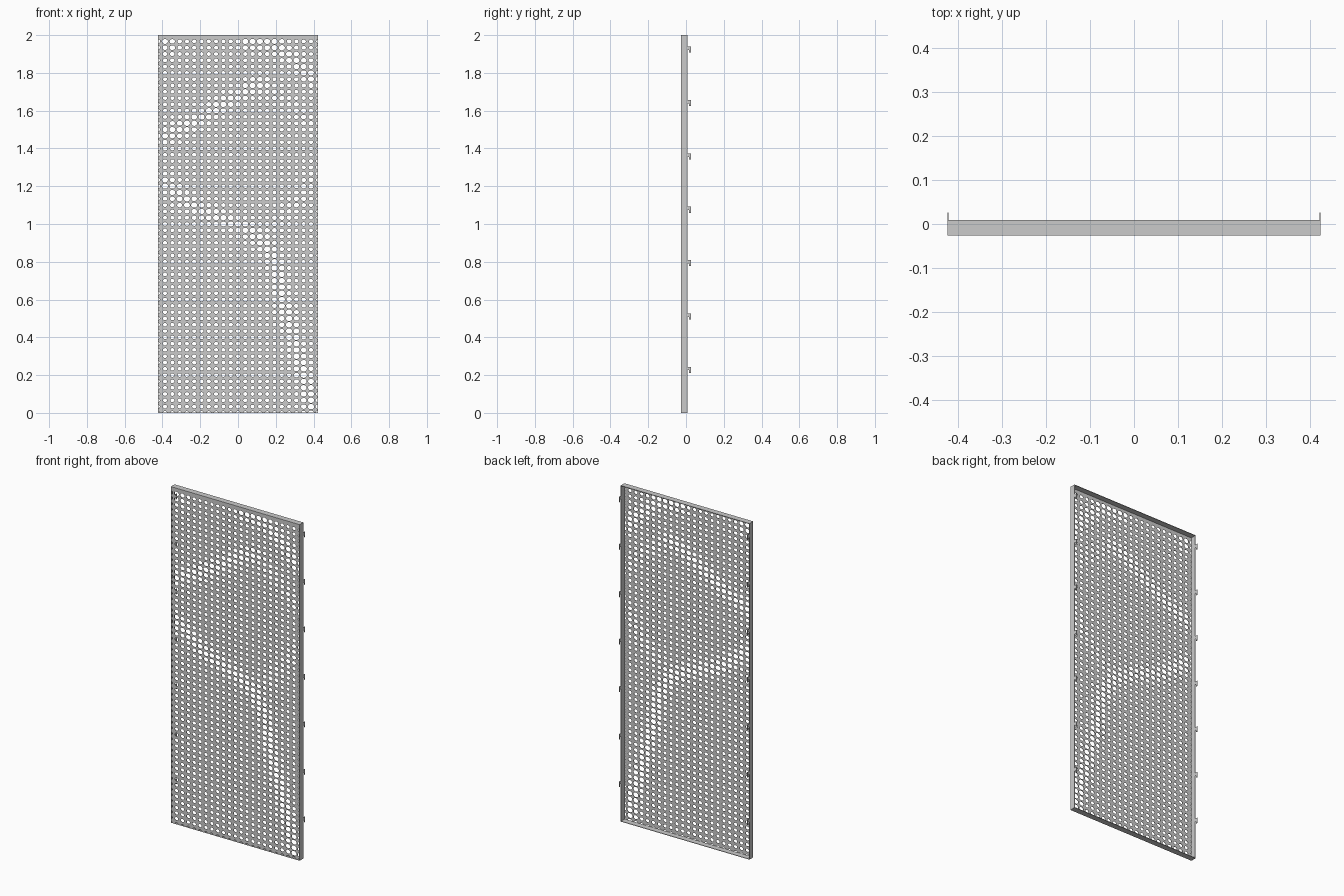
import bpy, bmesh, math
from mathutils import Vector

if "Cube" in bpy.data.objects:
    bpy.data.objects.remove(bpy.data.objects["Cube"])

W, H = 0.424, 2.0               # half width, height
Y0, Y1, Y2 = -0.026, 0.009, 0.026   # front face, flange back, hook tips
T = 0.003                       # sheet thickness
PX, PZ = 0.85 / 22, H / 60      # perforation pitch
SIDES = 12

# centre lines along which the perforations grow larger: (strength, points)
BANDS = [
    (0.45, [(-0.40, 1.46), (-0.20, 1.56), (0.06, 1.72), (0.13, 1.74)]),
    (0.45, [(0.05, 1.97), (0.20, 1.95), (0.32, 1.85), (0.41, 1.75)]),
    (0.45, [(-0.38, 1.21), (-0.20, 1.07), (0.0, 1.0), (0.12, 0.93)]),
    (0.50, [(0.12, 0.93), (0.20, 0.80), (0.23, 0.62), (0.28, 0.45),
            (0.35, 0.20), (0.39, 0.03)]),
    (0.25, [(0.13, 1.74), (0.30, 1.62), (0.42, 1.50)]),
    (0.25, [(0.12, 0.93), (0.30, 1.10), (0.42, 1.28)]),
    (0.35, [(-0.39, 1.97), (-0.36, 1.94)]),
]


def seg_dist(p, a, b):
    a, b = Vector(a), Vector(b)
    t = max(0, min(1, (p - a).dot(b - a) / (b - a).length_squared))
    return (p - a - t * (b - a)).length


def hole_scale(x, z):
    p = Vector((x, z))
    s = 0
    for strength, pts in BANDS:
        d = min(seg_dist(p, a, b) for a, b in zip(pts, pts[1:]))
        s = max(s, strength * math.exp(-(d / 0.05) ** 2))
    return 1 + s


def clamp(v, lo, hi):
    return max(lo, min(hi, v))


def make_object(name, bm):
    me = bpy.data.meshes.new(name)
    bm.to_mesh(me)
    bm.free()
    ob = bpy.data.objects.new(name, me)
    bpy.context.collection.objects.link(ob)
    return ob


def add_face(bm, pts):
    # drop repeated corners left by clamping at the sheet border
    uniq = [p for i, p in enumerate(pts)
            if math.dist(p, pts[i - 1]) > 1e-6]
    if len(uniq) > 2:
        bm.faces.new([bm.verts.new((x, Y0, z)) for x, z in uniq])


# perforated sheet: one rectangular cell around every hole
bm = bmesh.new()
angles = [2 * math.pi * (i + 0.5) / SIDES for i in range(SIDES)]
for col in range(-11, 12):
    for row in range(61):
        cx, cz = col * PX, row * PZ
        s = hole_scale(cx, cz)
        hole, outer = [], []
        for a in angles:
            c, n = math.cos(a), math.sin(a)
            m = 0.5 / max(abs(c), abs(n))
            outer.append((clamp(cx + c * m * PX, -W, W),
                          clamp(cz + n * m * PZ, 0, H)))
            hole.append((clamp(cx + c * 0.0113 * s, -W + T, W - T),
                         clamp(cz + n * 0.0097 * s, T, H - T)))
        if row == 60:           # plain strip along the top edge
            add_face(bm, outer)
            continue
        for i in range(SIDES):
            j = (i + 1) % SIDES
            add_face(bm, [hole[i], outer[i], outer[j], hole[j]])
bmesh.ops.remove_doubles(bm, verts=bm.verts, dist=1e-5)
sheet = make_object("perforated_sheet", bm)
mod = sheet.modifiers.new("thickness", 'SOLIDIFY')
mod.thickness = 0.002
mod.offset = -1


def box(name, lo, hi):
    bm = bmesh.new()
    bmesh.ops.create_cube(bm, size=1)
    for v in bm.verts:
        v.co = [(l + h) / 2 + c * (h - l) for l, h, c in zip(lo, hi, v.co)]
    return make_object(name, bm)


# folded flanges around the sheet
for side, x in (("left", -W), ("right", W - T)):
    box(f"{side}_flange", (x, Y0 + 0.0005, 0), (x + T, Y1, H))
for side, z in (("bottom", 0), ("top", H - T)):
    box(f"{side}_flange", (-W + T, Y0 + 0.0005, z), (W - T, Y1, z + T))

# hanging hooks: thin plates with a downturned tip
profile = [(Y1 - 0.006, 0.016), (Y2, 0.016), (Y2, -0.016), (Y2 - 0.009, -0.016),
           (Y2 - 0.009, -0.002), (Y1 - 0.006, -0.002)]
for side, x in (("left", -W), ("right", W - T)):
    for k in range(7):
        zc = 0.228 + k * 0.2825
        bm = bmesh.new()
        face = bm.faces.new([bm.verts.new((x, y, zc + z)) for y, z in profile])
        ext = bmesh.ops.extrude_face_region(bm, geom=[face])
        moved = [g for g in ext["geom"] if isinstance(g, bmesh.types.BMVert)]
        bmesh.ops.translate(bm, verts=moved, vec=(T, 0, 0))
        bmesh.ops.recalc_face_normals(bm, faces=bm.faces)
        make_object(f"{side}_hook_{k + 1}", bm)
